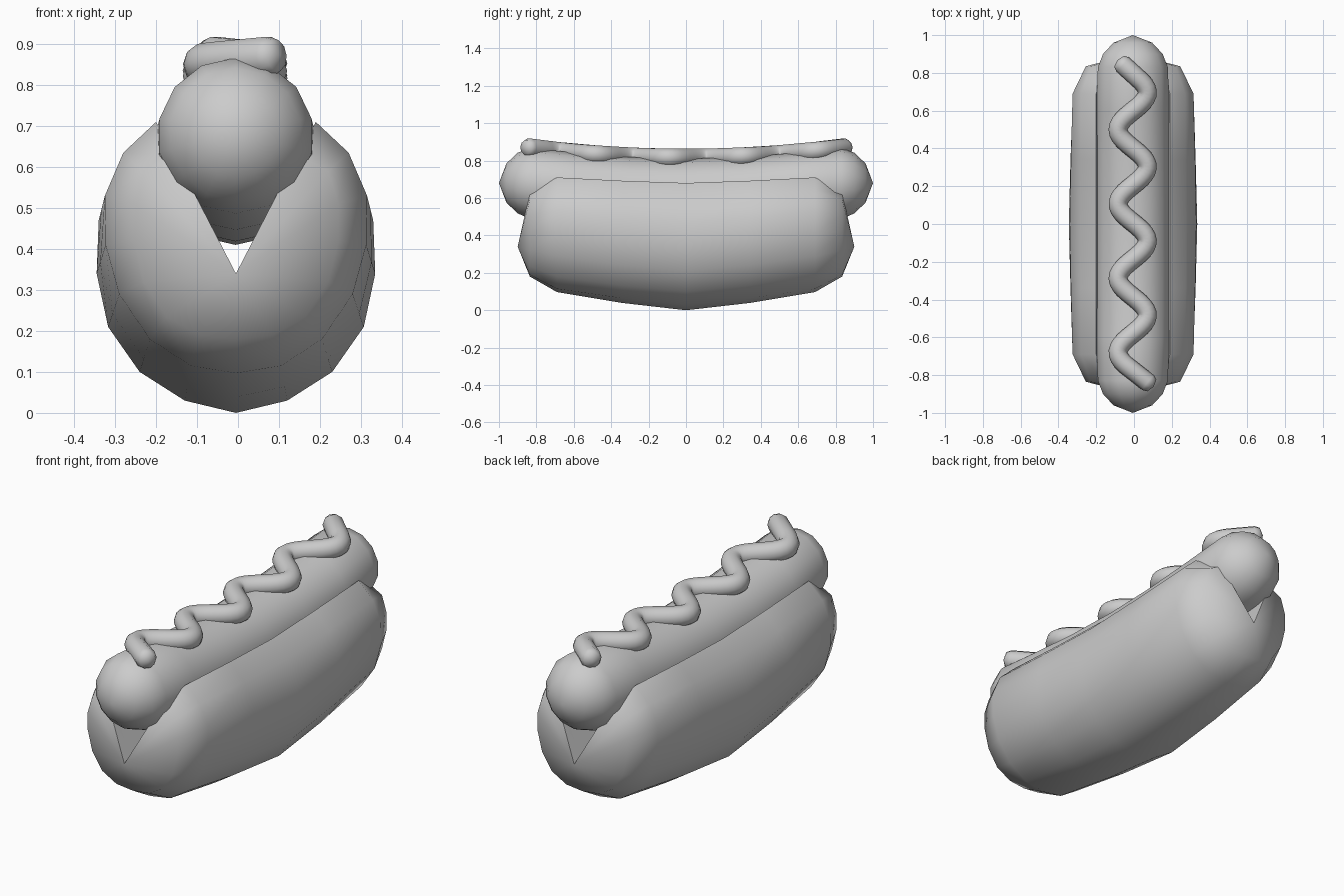
import bpy, bmesh, math
from mathutils import Vector

cube = bpy.data.objects.get("Cube")
if cube:
    bpy.data.objects.remove(cube)

grey = bpy.data.materials.new("plain grey")
grey.use_nodes = True
COLOUR = (0.6, 0.6, 0.6, 1)
grey.diffuse_color = COLOUR
grey.node_tree.nodes["Principled BSDF"].inputs["Base Color"].default_value = COLOUR


def loft(name, rings, tips, angle=60):
    """Skin closed rings and close both ends with a fan to a tip point."""
    bm = bmesh.new()
    rows = [[bm.verts.new(p) for p in ring] for ring in rings]
    n = len(rows[0])
    for a, b in zip(rows, rows[1:]):
        for i in range(n):
            j = (i + 1) % n
            bm.faces.new((a[i], a[j], b[j], b[i]))
    for tip, row in zip(tips, (rows[0], rows[-1])):
        v = bm.verts.new(tip)
        for i in range(n):
            bm.faces.new((row[i], row[(i + 1) % n], v))
    bmesh.ops.recalc_face_normals(bm, faces=bm.faces)
    mesh = bpy.data.meshes.new(name)
    bm.to_mesh(mesh)
    bm.free()
    mesh.materials.append(grey)
    obj = bpy.data.objects.new(name, mesh)
    bpy.context.collection.objects.link(obj)
    bpy.ops.object.select_all(action='DESELECT')
    obj.select_set(True)
    bpy.context.view_layer.objects.active = obj
    bpy.ops.object.shade_smooth_by_angle(angle=math.radians(angle))
    return obj


def mirrored(stations):
    """Extend (y, ...) stations from the middle to both ends."""
    return [(-s[0], *s[1:]) for s in reversed(stations)] + stations[1:]


# Bun: half outlines from keel to lip, with a V notch down to the axis
SEAM = (0, 0.34)
middle = [(0, 0), (.125, .03), (.235, .10), (.312, .21), (.34, .34), (.335, .47), (.28, .60), (.195, .68)]
shoulder = [(0, .097), (.11, .115), (.21, .18), (.285, .29), (.318, .41), (.32, .53), (.275, .635), (.195, .71)]
end = [(0, .18), (.09, .19), (.17, .235), (.225, .32), (.25, .42), (.25, .51), (.225, .59), (.15, .63)]
between = [(a[0] * .6 + b[0] * .4, a[1] * .6 + b[1] * .4) for a, b in zip(middle, shoulder)]


def bun_ring(y, half):
    left = [(-x, z) for x, z in reversed(half[1:])]
    return [Vector((x - .005, y, z)) for x, z in left + half + [SEAM]]


stations = mirrored([(0, middle), (.34, between), (.69, shoulder), (.835, end)])
loft("bun", [bun_ring(y, h) for y, h in stations],
     [(-.005, s * .9, SEAM[1]) for s in (-1, 1)])

# Sausage: round, with domed ends, sagging in the middle
def sausage_ring(y, r, sides=14):
    zc = .61 + .07 * min(1, abs(y) / .85) ** 2
    return [Vector((-.006 + r * math.sin(math.tau * i / sides), y,
                    zc + r * math.cos(math.tau * i / sides))) for i in range(sides)]


stations = mirrored([(0, .2), (.3, .2), (.6, .198), (.83, .19), (.9, .162), (.96, .105)])
loft("sausage", [sausage_ring(y, r) for y, r in stations],
     [(-.006, s, .68) for s in (-1, 1)])

# Sauce: wavy tube following the sag
STEPS, TUBE = 90, .05


def sauce_point(t):
    y = -.82 + 1.65 * t
    wave = math.cos(math.tau * (y + .09) / .393)
    return Vector((-.007 + .078 * wave, y, .816 + .055 * (y / .85) ** 2))


path = [sauce_point(i / STEPS) for i in range(STEPS + 1)]
# Straight run-outs at both ends
path = [Vector((.075, -.84, .87))] + [p for p in path if -.76 < p.y < .76] + [Vector((-.06, .845, .87))]
tangents = [(path[min(i + 1, len(path) - 1)] - path[max(i - 1, 0)]).normalized() for i in range(len(path))]


def tube_ring(p, t, r, sides=10):
    side = t.cross(Vector((0, 0, 1))).normalized()
    up = side.cross(t)
    return [p + r * (side * math.cos(math.tau * k / sides) + up * math.sin(math.tau * k / sides))
            for k in range(sides)]


rings = [tube_ring(p, t, TUBE) for p, t in zip(path, tangents)]
for at, sign in ((0, -1), (-1, 1)):
    p, t = path[at], tangents[at] * sign
    cap = tube_ring(p + t * .025, tangents[at], TUBE * .78)
    rings.insert(0 if sign < 0 else len(rings), cap)
loft("sauce", rings, [path[0] - tangents[0] * .036, path[-1] + tangents[-1] * .036])
